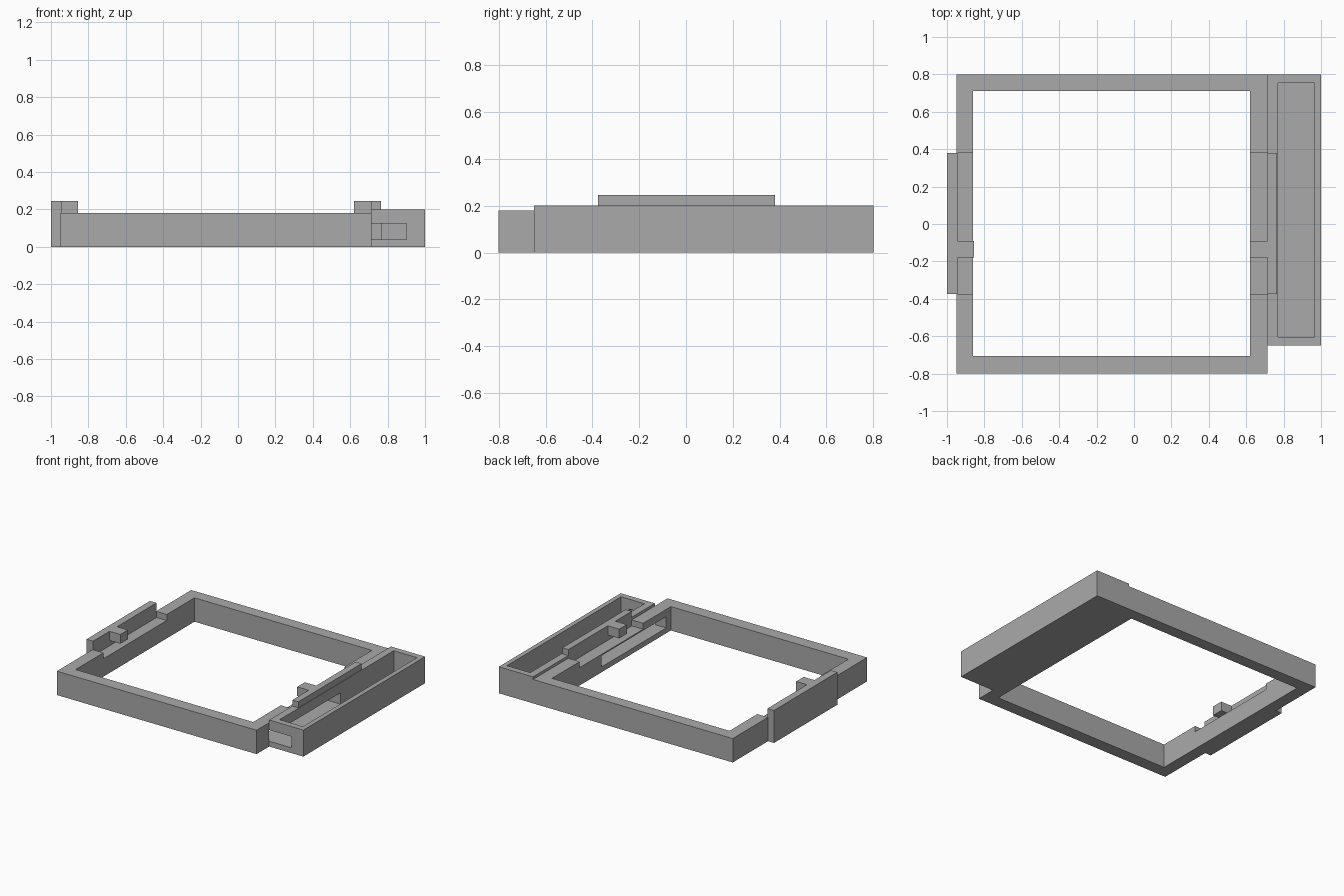
import bpy, bmesh
from mathutils import Vector

cube = bpy.data.objects.get("Cube")
if cube:
    bpy.data.objects.remove(cube, do_unlink=True)

grey = bpy.data.materials.new("plain_grey")
grey.use_nodes = True
GREY = (0.4, 0.4, 0.4, 1)
grey.diffuse_color = GREY
grey.node_tree.nodes["Principled BSDF"].inputs["Base Color"].default_value = GREY


def box(name, x, y, z):
    """Flat-sided block given its extent on each axis."""
    low, high = Vector((x[0], y[0], z[0])), Vector((x[1], y[1], z[1]))
    bm = bmesh.new()
    bmesh.ops.create_cube(bm, size=1)
    for v in bm.verts:
        v.co = (low + high) / 2 + v.co * (high - low)
    mesh = bpy.data.meshes.new(name)
    bm.to_mesh(mesh)
    bm.free()
    mesh.materials.append(grey)
    obj = bpy.data.objects.new(name, mesh)
    bpy.context.collection.objects.link(obj)
    return obj


def combine(obj, operation, *extents):
    """Cut or join blocks, then bake the result and drop the helpers."""
    for extent in extents:
        helper = box("helper", *extent)
        helper.hide_render = True
        mod = obj.modifiers.new("combine", 'BOOLEAN')
        mod.operation, mod.solver, mod.object = operation, 'EXACT', helper
        graph = bpy.context.evaluated_depsgraph_get()
        mesh = bpy.data.meshes.new_from_object(obj.evaluated_get(graph))
        obj.modifiers.clear()
        obj.data = mesh
        bpy.data.objects.remove(helper, do_unlink=True)


CLIP_Y = (-0.375, 0.38)
TAB_Y = (-0.18, -0.09)
TAB_Z = (0.175, 0.245)
# Low passage linking the tray, its front wall and the frame opening
passage = ((0.55, 0.90), (-0.65, 0.12), (0.04, 0.125))
tray_passage = ((0.55, 0.90), (-0.70, 0.12), (0.04, 0.125))

# Open rectangular frame with a lowered seat under each clip
frame = box("frame", (-0.95, 0.715), (-0.80, 0.80), (0, 0.18))
combine(frame, 'DIFFERENCE',
        ((-0.86, 0.62), (-0.705, 0.71), (-0.1, 0.3)),
        ((-1.1, -0.80), CLIP_Y, (0.135, 0.3)),
        ((0.55, 0.80), CLIP_Y, (0.135, 0.3)),
        passage)

# Side tray, open at the top
tray = box("side_tray", (0.715, 1.0), (-0.65, 0.80), (0, 0.20))
combine(tray, 'DIFFERENCE',
        ((0.77, 0.965), (-0.605, 0.755), (0.04, 0.3)),
        tray_passage)

# Upright clip walls, each with a tab reaching over the frame
right_clip = box("right_clip", (-1.0, -0.945), CLIP_Y, (0, 0.245))
combine(right_clip, 'UNION', ((-0.97, -0.855), TAB_Y, TAB_Z))
left_clip = box("left_clip", (0.715, 0.765), CLIP_Y, (0.17, 0.245))
combine(left_clip, 'UNION', ((0.62, 0.74), TAB_Y, TAB_Z))
